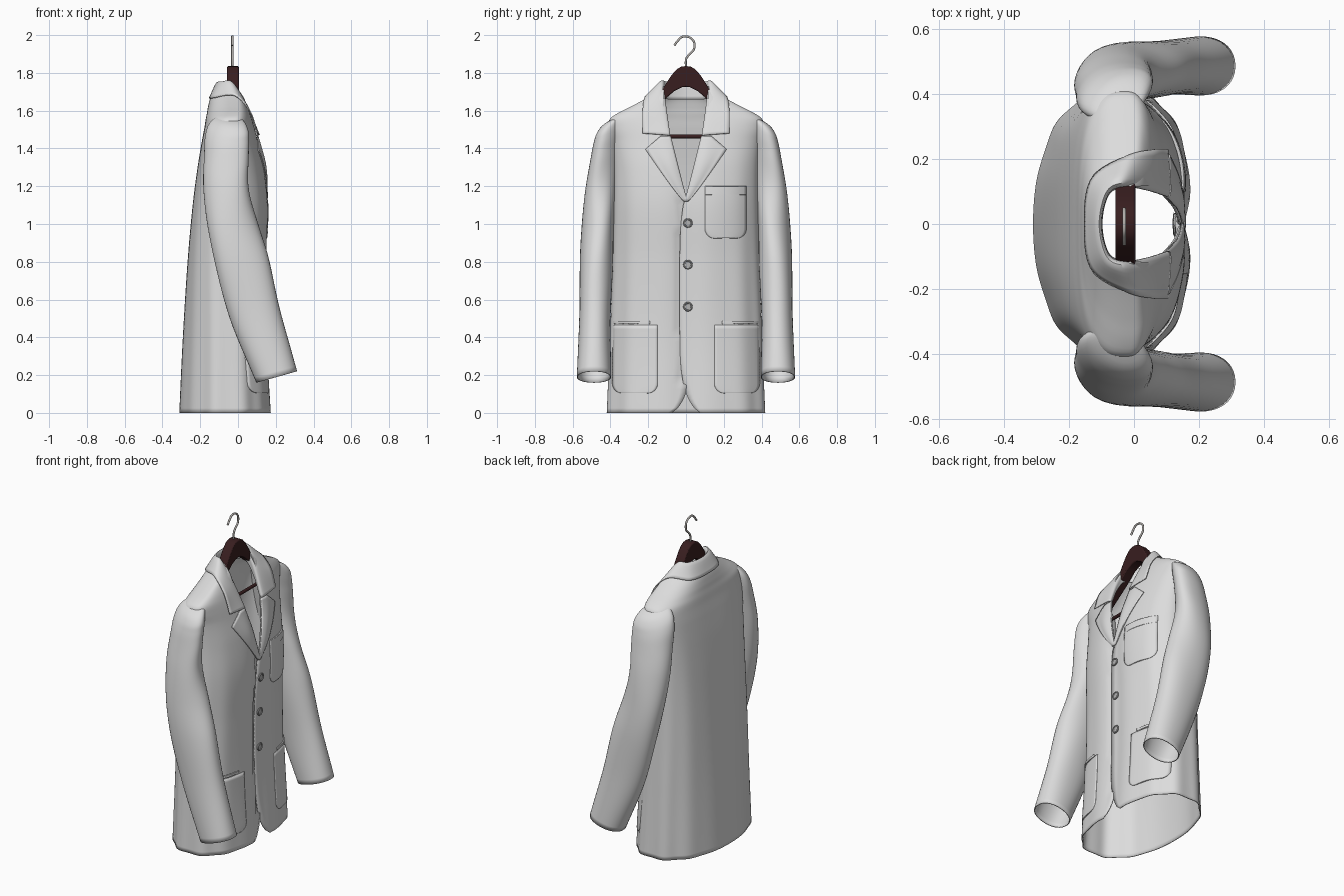
import bpy, bmesh, math
from mathutils import Vector

if "Cube" in bpy.data.objects:
    bpy.data.objects.remove(bpy.data.objects["Cube"])

def material(name, rgb):
    m = bpy.data.materials.new(name)
    m.diffuse_color = (*rgb, 1)
    m.use_nodes = True
    m.node_tree.nodes["Principled BSDF"].inputs["Base Color"].default_value = m.diffuse_color
    return m

CLOTH = material("light grey cloth", (0.72, 0.72, 0.72))
BUTTON = material("grey button", (0.45, 0.45, 0.45))
WOOD = material("dark red wood", (0.040, 0.013, 0.014))
METAL = material("hook metal", (0.45, 0.43, 0.41))

def spline(keys, z):
    """Smooth interpolation in a table of (position, values...)."""
    n = len(keys)
    z = min(max(z, keys[0][0]), keys[-1][0])
    i = max(k for k in range(n - 1) if keys[k][0] <= z)
    a, b = keys[i], keys[i + 1]
    h = b[0] - a[0]
    u = (z - a[0]) / h
    out = []
    for c in range(1, len(a)):
        def slope(k):
            p, q = keys[max(k - 1, 0)], keys[min(k + 1, n - 1)]
            return (q[c] - p[c]) / (q[0] - p[0])
        out.append((2*u**3 - 3*u*u + 1) * a[c] + (u**3 - 2*u*u + u) * h * slope(i)
                   + (3*u*u - 2*u**3) * b[c] + (u**3 - u*u) * h * slope(i + 1))
    return out

def smooth(ob, angle=30):
    bpy.ops.object.select_all(action='DESELECT')
    ob.select_set(True)
    bpy.context.view_layer.objects.active = ob
    bpy.ops.object.shade_smooth_by_angle(angle=math.radians(angle))

def finish(name, bm, mat, angle=40):
    bmesh.ops.recalc_face_normals(bm, faces=bm.faces)
    me = bpy.data.meshes.new(name)
    bm.to_mesh(me)
    bm.free()
    ob = bpy.data.objects.new(name, me)
    bpy.context.collection.objects.link(ob)
    me.materials.append(mat)
    smooth(ob, angle)
    return ob

def sheet(name, rows, mat=CLOTH, thick=0.006, closed=False, mirror=False):
    """Cloth sheet lofted through rows of points."""
    bm = bmesh.new()
    vs = [[bm.verts.new(p) for p in r] for r in rows]
    n = len(rows[0])
    for a, b in zip(vs, vs[1:]):
        for j in range(n if closed else n - 1):
            k = (j + 1) % n
            bm.faces.new((a[j], a[k], b[k], b[j]))
    ob = finish(name, bm, mat, 50)
    if mirror:
        m = ob.modifiers.new("mirror", 'MIRROR')
        m.use_axis = (False, True, False)
        m.merge_threshold = 0.0005
    s = ob.modifiers.new("thickness", 'SOLIDIFY')
    s.thickness, s.offset = thick, 0
    return ob

# Body sections: height, half width, front x, back x, side x, squareness of the back
BODY = [(0, .42, .175, -.308, -.06, 2.1), (.4, .403, .152, -.289, -.06, 2.2), (.8, .388, .15, -.264, -.055, 2.5),
        (1.1, .382, .158, -.237, -.05, 2.8), (1.3, .382, .137, -.211, -.05, 3.1), (1.44, .394, .105, -.188, -.045, 3.2),
        (1.51, .408, .087, -.175, -.035, 3), (1.555, .40, .073, -.168, -.02, 2.8), (1.585, .358, .063, -.162, -.008, 2.6),
        (1.615, .298, .053, -.157, -.002, 2.5), (1.665, .205, .034, -.144, -.002, 2.4),
        (1.7, .15, .016, -.123, -.015, 2.3), (1.73, .12, .0, -.11, -.03, 2.2)]
# Front edge of each panel: height, distance from the middle
EDGE = [(0, .075), (.03, .04), (.1, .002), (.2, -.022), (.35, -.032), (.9, -.032), (1.1, -.015),
        (1.16, .008), (1.48, .088), (1.6, .115), (1.73, .115)]
POW = 0.8
spow = lambda v, p: math.copysign(abs(v) ** p, v)

def surf(t, z):
    w, f, b, c, n = spline(BODY, z)
    s = spow(math.sin(t), POW)
    y = w * s
    if math.cos(t) > 0:
        x = c + (f - c) * math.cos(t) ** POW - .016 * math.exp(-(y / .07) ** 2)
    else:
        x = c + (b - c) * max(0, 1 - abs(s) ** n) ** (1 / n)
    drape = (1 - min(z / 1.5, 1)) * 0.005 * math.sin(11 * t) * math.sin(t) ** 2
    return Vector((x + drape * math.cos(t) * 2, y + drape, z))

def angle_at(y, z):
    return math.asin(spow(max(-1, min(1, y / spline(BODY, z)[0])), 1 / POW))

def on_front(y, z, off=0.0):
    return (surf(angle_at(abs(y), z), z).x + off, y, z)

# Jacket body, open at the front with overlapping panels
levels = [1.4 * i / 56 for i in range(57)] + [1.4 + .325 * i / 40 for i in range(1, 41)]
rows = []
for z in levels:
    t0 = angle_at(spline(EDGE, z)[0], z)
    ts = [t0 + (math.pi - t0) * (i / 70) for i in range(71)]
    row = [surf(t, z) for t in ts]
    for t in reversed(ts[:-1]):
        p = surf(t, z)
        x = p.x - (.012 if p.y < .035 and math.cos(t) > 0 and .15 < z < 1.15 else 0)
        row.append(Vector((x, -p.y, z)))
    rows.append(row)
sheet("jacket_body", rows)

# Sleeves: height, centre x, centre y, half depth, half width, tilt along x, slope along y, twist
SLEEVE = [(.19, .205, .487, .105, .088, .28, 0, 0), (.5, .098, .482, .128, .08, .2, 0, 0),
          (.8, .02, .475, .138, .085, .12, 0, -.1), (1.0, -.03, .465, .13, .082, .05, 0, -.1),
          (1.2, -.062, .447, .115, .08, 0, 0, .2), (1.38, -.062, .422, .108, .077, 0, -.15, .45),
          (1.46, -.058, .408, .104, .077, 0, -.35, .5), (1.515, -.05, .395, .09, .073, 0, -.45, .5),
          (1.553, -.04, .375, .06, .056, 0, -.45, .3), (1.572, -.03, .35, .01, .01, 0, -.45, 0)]
for side, label in ((1, "left"), (-1, "right")):
    rows = []
    for i in range(71):
        z = .19 + 1.382 * (1 - (1 - i / 70) ** 1.4)
        x, y, a, b, k, m, tw = spline(SLEEVE, z)
        row = []
        for j in range(36):
            t = 2 * math.pi * j / 36
            fold = 1 + .02 * math.sin(3 * t + 9 * z) * min(1, max(0, (z - .25) * 2), max(0, (1.5 - z) * 5))
            dx, dy = a * fold * spow(math.cos(t), .92), b * fold * spow(math.sin(t), .92)
            row.append((x + dx + tw * dy, side * (y + dy), z + k * dx + m * dy))
        rows.append(row)
    sheet(label + "_sleeve", rows, closed=True)

# Collar: inner, fold and outer point at stations from back to front
COLLAR = [(0, -.10, 0, 1.66, -.108, 0, 1.75, -.152, 0, 1.665),
          (1, -.08, .09, 1.66, -.085, .10, 1.752, -.13, .14, 1.668),
          (2, -.03, .115, 1.66, -.03, .128, 1.748, -.02, .21, 1.68),
          (3, .035, .108, 1.58, .043, .118, 1.63, .062, .23, 1.60),
          (4, .09, .092, 1.465, .112, .097, 1.47, .104, .23, 1.48)]
# Mirrored station in front keeps the middle of the back smooth
COLLAR.insert(0, (-1, *(-q if c in (1, 4, 7) else q for c, q in enumerate(COLLAR[1][1:]))))
rows = []
for i in range(41):
    v = spline(COLLAR, i / 10)
    cross = [(k, *v[3 * k:3 * k + 3]) for k in range(3)]
    rows.append([spline(cross, j / 6) for j in range(13)])
sheet("collar", rows, mirror=True)

# Lapels: strip between the fold line and the outer edge, with a notch on top
for side, label in ((1, "left"), (-1, "right")):
    rows = []
    for i in range(25):
        u = i / 24
        zi, zo = 1.12 + .345 * u, 1.12 + .275 * u
        yi = spline(EDGE, zi)[0] - .004
        yo = .012 + .203 * u ** .92
        row = []
        for j in range(11):
            s = j / 10
            notch = .028 * min(s / .4, (1 - s) / .6) * u ** 4
            y, z = yi + (yo - yi) * s, zi + (zo - zi) * s + notch
            lift = .007 + .01 * math.sin(math.pi * min(1, s + .15)) * math.sin(math.pi * (u * .8 + .1))
            row.append((on_front(max(y, 0), z, lift)[0], side * y, z))
        rows.append(row)
    sheet(label + "_lapel", rows)

def pocket(name, side, y0, y1, z0, z1, r, puff):
    """Patch pocket with rounded bottom corners lying on the front."""
    rows = []
    for i in range(25):
        z = z0 + (z1 - z0) * (i / 24) ** 1.5
        h = max(0, r - (z - z0))
        cut = r - math.sqrt(max(0, r * r - h * h))
        a, b = y0 + cut, y1 - cut
        rows.append([on_front(side * (a + (b - a) * j / 16), z,
                     .003 + puff * math.sin(math.pi * j / 16)) for j in range(17)])
    sheet(name, rows, thick=.007)

pocket("chest_pocket", 1, .10, .318, .925, 1.2, .05, .005)
pocket("chest_pocket_hem", 1, .10, .318, 1.155, 1.2, .001, .008)
for side, label in ((1, "left"), (-1, "right")):
    pocket(label + "_hip_pocket", side, .15, .388, .105, .466, .05, .004)
    # Narrow welt above each hip pocket
    pocket(label + "_pocket_welt", side, .19, .388, .472, .486, .001, .006)

# Buttons: disc with a raised rim
for i, z in enumerate((1.005, .785, .562)):
    loc = Vector(on_front(.01, z, .01))
    turn = (0, math.pi / 2, 0)
    bpy.ops.mesh.primitive_cylinder_add(vertices=24, radius=.02, depth=.008, location=loc, rotation=turn)
    disc = bpy.context.object
    bpy.ops.mesh.primitive_torus_add(major_radius=.02, minor_radius=.005, major_segments=24, minor_segments=8,
                                     location=loc + Vector((.003, 0, 0)), rotation=turn)
    for ob, nm in ((disc, "button_disc"), (bpy.context.object, "button_rim")):
        ob.name = f"{nm}_{i + 1}"
        ob.data.materials.append(BUTTON)
        smooth(ob)

# Wooden hanger: arched profile given depth
top = [(0, 1.836), (.025, 1.833), (.048, 1.82), (.075, 1.79), (.105, 1.745), (.14, 1.682), (.25, 1.61), (.36, 1.53)]
low = [(.36, 1.49), (.25, 1.56), (.125, 1.65), (.06, 1.705), (.02, 1.724), (0, 1.726)]
half = top + low
outline = half + [(-y, z) for y, z in reversed(half[1:-1])]
bm = bmesh.new()
face = bm.faces.new([bm.verts.new((-.057, y, z)) for y, z in outline])
new = bmesh.ops.extrude_face_region(bm, geom=[face])
bmesh.ops.translate(bm, vec=(.061, 0, 0), verts=[g for g in new["geom"] if isinstance(g, bmesh.types.BMVert)])
hanger = finish("hanger_wood", bm, WOOD, 35)
bev = hanger.modifiers.new("rounding", 'BEVEL')
bev.width, bev.segments, bev.limit_method = .006, 2, 'ANGLE'

def rod(name, pts, radius, mat):
    cu = bpy.data.curves.new(name, 'CURVE')
    cu.dimensions = '3D'
    cu.bevel_depth, cu.bevel_resolution, cu.use_fill_caps = radius, 3, True
    sp = cu.splines.new('POLY')
    sp.points.add(len(pts) - 1)
    for q, p in zip(sp.points, pts):
        q.co = (*p, 1)
    sp.use_smooth = True
    cu.materials.append(mat)
    bpy.context.collection.objects.link(bpy.data.objects.new(name, cu))

# Trouser bar and wire hook
rod("hanger_bar", [(-.03, -.34, 1.463), (-.03, .34, 1.463)], .01, WOOD)
HOOK = [(0, 0, 1.82), (1, 0, 1.87), (2, .015, 1.895), (3, .042, 1.925), (4, .042, 1.965), (5, .015, 1.99),
        (6, -.02, 1.991), (7, -.045, 1.968), (8, -.062, 1.945)]
rod("hanger_hook", [(-.03, *spline(HOOK, i / 6)) for i in range(49)], .006, METAL)
